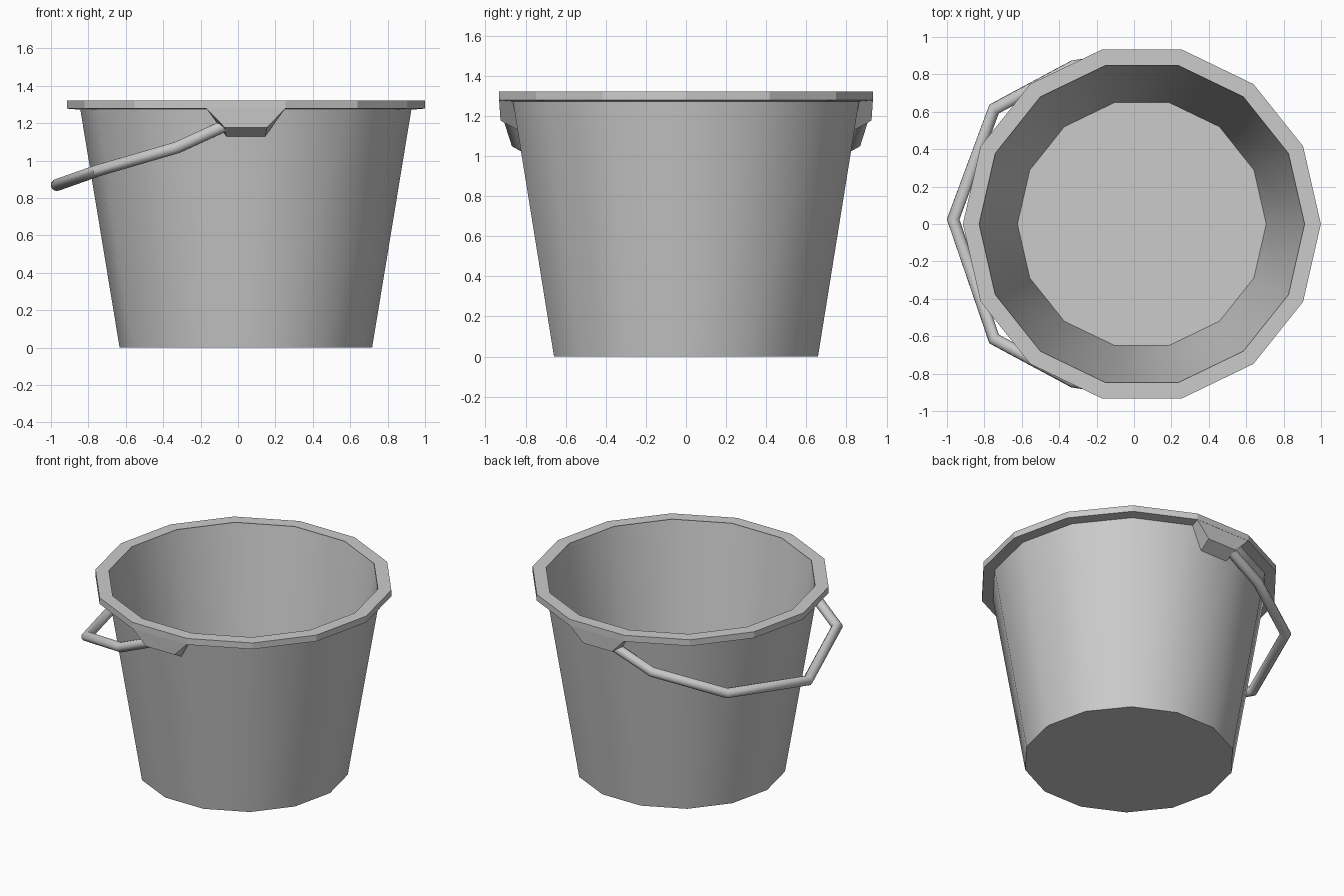
import bpy, bmesh
from math import pi, cos, sin, radians
from mathutils import Vector

if "Cube" in bpy.data.objects:
    bpy.data.objects.remove(bpy.data.objects["Cube"])

SIDES = 14
CX = 0.042  # bucket axis; the handle hangs out on the -x side


def make_object(name, bm, smooth_angle=None):
    bmesh.ops.recalc_face_normals(bm, faces=bm.faces)
    mesh = bpy.data.meshes.new(name)
    bm.to_mesh(mesh)
    bm.free()
    obj = bpy.data.objects.new(name, mesh)
    bpy.context.collection.objects.link(obj)
    if smooth_angle:
        bpy.ops.object.select_all(action='DESELECT')
        obj.select_set(True)
        bpy.context.view_layer.objects.active = obj
        bpy.ops.object.shade_smooth_by_angle(angle=radians(smooth_angle))
    return obj


def bridge(bm, a, b):
    for i in range(len(a)):
        j = (i + 1) % len(a)
        bm.faces.new((a[i], a[j], b[j], b[i]))


def lathe(name, profile, closed=False, smooth_angle=None):
    """Turn (radius, z) points; open profiles get flat caps at both ends."""
    bm = bmesh.new()
    rings = [[bm.verts.new((CX + r * cos(2 * pi * i / SIDES),
                            r * sin(2 * pi * i / SIDES), z))
              for i in range(SIDES)] for r, z in profile]
    for a, b in zip(rings, rings[1:]):
        bridge(bm, a, b)
    if closed:
        bridge(bm, rings[-1], rings[0])
    else:
        bm.faces.new(rings[0])
        bm.faces.new(rings[-1])
    return make_object(name, bm, smooth_angle)


def tube(name, points, radius, sides=10):
    """Round bar with mitred corners along a path."""
    bm = bmesh.new()
    pts = [Vector(p) for p in points]
    up = Vector((-0.3, 0, 1)).normalized()
    rings = []
    for i, p in enumerate(pts):
        d_in = (p - pts[max(i - 1, 0)]).normalized()
        d_out = (pts[min(i + 1, len(pts) - 1)] - p).normalized()
        t = (d_in + d_out).normalized()
        side = t.cross(up).normalized()
        top = side.cross(t)
        stretch = 1 / max(t.dot(d_out if d_out.length else d_in), 0.5)
        rings.append([bm.verts.new(p + side * (cos(a) * radius * stretch)
                                   + top * (sin(a) * radius))
                      for a in (2 * pi * k / sides for k in range(sides))])
    for a, b in zip(rings, rings[1:]):
        bridge(bm, a, b)
    bm.faces.new(rings[0])
    bm.faces.new(rings[-1])
    return make_object(name, bm, 40)


# Tapered thin-walled body with floor
lathe("bucket_body", [(0.675, 0), (0.887, 1.285), (0.87, 1.318), (0.665, 0.012)],
      smooth_angle=30)

# Flat faceted rim around the mouth
lathe("rim", [(0.87, 1.322), (0.957, 1.322), (0.957, 1.278), (0.884, 1.272)],
      closed=True)

# Handle lugs under the rim, front and back
for name, s in (("front_lug", -1), ("back_lug", 1)):
    bm = bmesh.new()
    levels = [(0.212, 0.932, 1.28), (0.112, 0.925, 1.177), (0.104, 0.84, 1.13),
              (0.196, 0.85, 1.28)]  # half width, y, z
    left = [bm.verts.new((CX - w, s * y, z)) for w, y, z in levels]
    right = [bm.verts.new((CX + w, s * y, z)) for w, y, z in levels]
    bridge(bm, left, right)
    bm.faces.new(left)
    bm.faces.new(right)
    make_object(name, bm)

# Hanging bail handle, angular bends
half = [(-0.03, 0.885, 1.205), (-0.325, 0.842, 1.07), (-0.748, 0.615, 0.947)]
path = ([(x, -y, z) for x, y, z in half] + [(-0.967, 0.025, 0.87)] + half[::-1])
tube("handle", path, 0.033)
